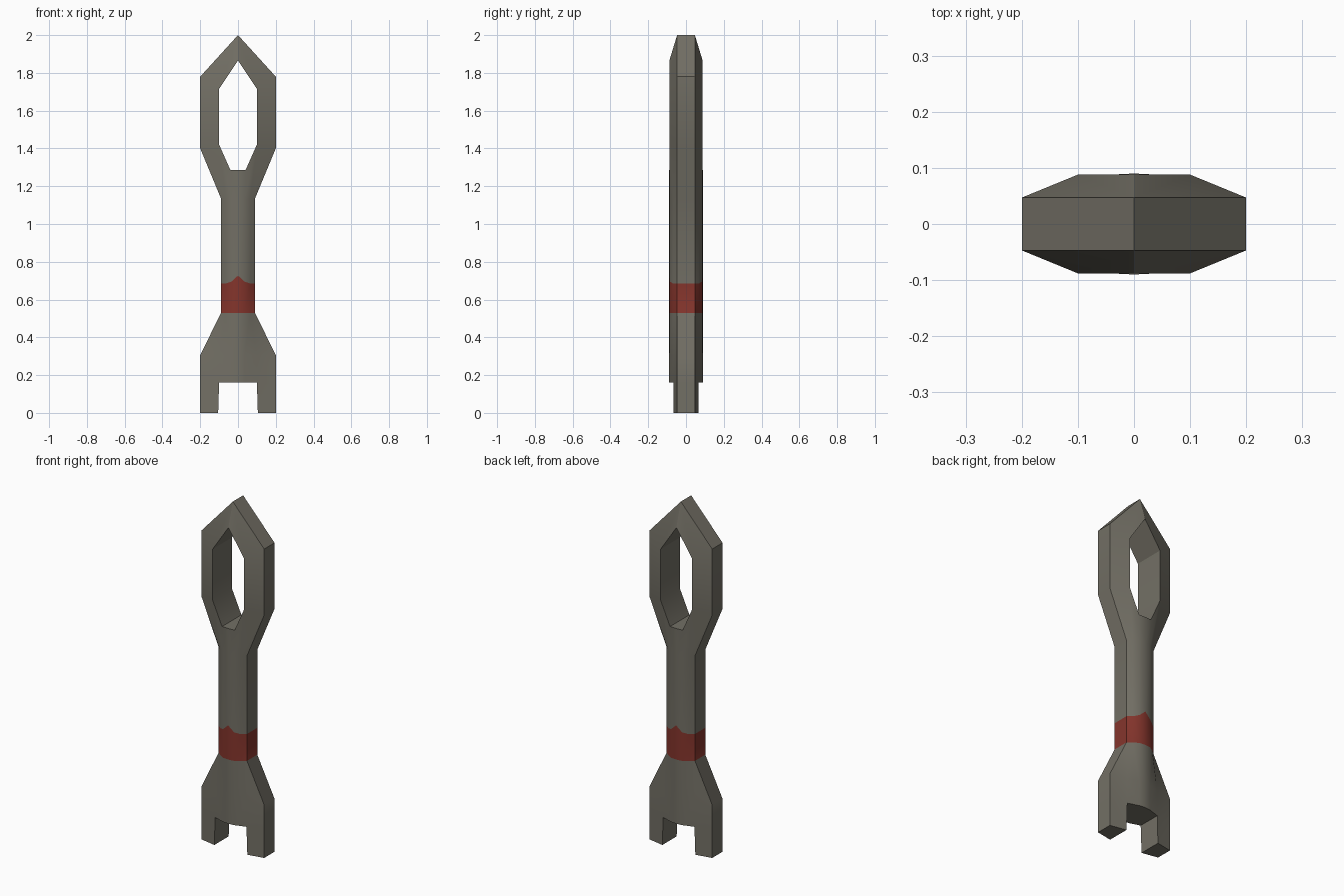
import bpy, bmesh

if "Cube" in bpy.data.objects:
    bpy.data.objects.remove(bpy.data.objects["Cube"])


def material(name, rgb):
    m = bpy.data.materials.new(name)
    m.diffuse_color = (*rgb, 1)
    m.use_nodes = True
    m.node_tree.nodes["Principled BSDF"].inputs["Base Color"].default_value = m.diffuse_color
    return m


bm = bmesh.new()


def row(points):
    return [bm.verts.new((x, -y, z)) for x, y, z in points]


def strip(a, b):
    for i in range(len(a) - 1):
        bm.faces.new((a[i], a[i + 1], b[i + 1], b[i]))


# front right quarter: forked foot, flare and rounded shaft
SHAFT = [(0, .09), (.035, .0865), (.065, .068), (.09, .047)]
FLARE = [(0, .09), (.035, .086), (.1, .066), (.2, .047)]
tip = row([(.105, .065, 0), (.2, .047, 0)])
notch = row([(x, y, .16) for x, y in FLARE])
shoulder = row([(x, y, .305) for x, y in FLARE])
band_low = row([(x, y, .53) for x, y in SHAFT])
band_top = row([(x, y, z) for (x, y), z in zip(SHAFT, (.727, .695, .685, .685))])
neck = row([(x, y, 1.135) for x, y in SHAFT])
strip(tip, notch[2:])
for a, b in zip((notch, shoulder, band_low, band_top),
                (shoulder, band_low, band_top, neck)):
    strip(a, b)

# looped head around the hole
inner = row([(0, .09, 1.285), (.04, .088, 1.285), (.1, .088, 1.42),
             (.1, .088, 1.715), (0, .088, 1.865)])
outer = row([(.2, .047, 1.4), (.2, .047, 1.78), (0, .047, 2)])
strip(neck[:3], inner[:3])
bm.faces.new((neck[2], neck[3], outer[0], inner[2]))
strip(inner[2:], outer)

# side walls run back to the middle plane
rim = [e for e in bm.edges if e.is_boundary and any(v.co.x > .001 for v in e.verts)]
ext = bmesh.ops.extrude_edge_only(bm, edges=rim)
for g in ext["geom"]:
    if isinstance(g, bmesh.types.BMVert):
        g.co.y = 0

# mirror to the left and to the back
for axis in "XY":
    bmesh.ops.mirror(bm, geom=bm.verts[:] + bm.edges[:] + bm.faces[:],
                     axis=axis, merge_dist=.0001)
bmesh.ops.remove_doubles(bm, verts=bm.verts[:], dist=.0001)
bmesh.ops.recalc_face_normals(bm, faces=bm.faces[:])

# red band around the shaft
for f in bm.faces:
    f.material_index = int(all(.52 < v.co.z < .74 for v in f.verts))

mesh = bpy.data.meshes.new("forked_tool")
bm.to_mesh(mesh)
bm.free()
mesh.materials.append(material("warm grey metal", (.17, .16, .13)))
mesh.materials.append(material("dark red band", (.23, .035, .025)))
tool = bpy.data.objects.new("forked_tool", mesh)
bpy.context.collection.objects.link(tool)
bpy.context.view_layer.objects.active = tool
tool.select_set(True)
bpy.ops.object.shade_smooth_by_angle(angle=.56)
